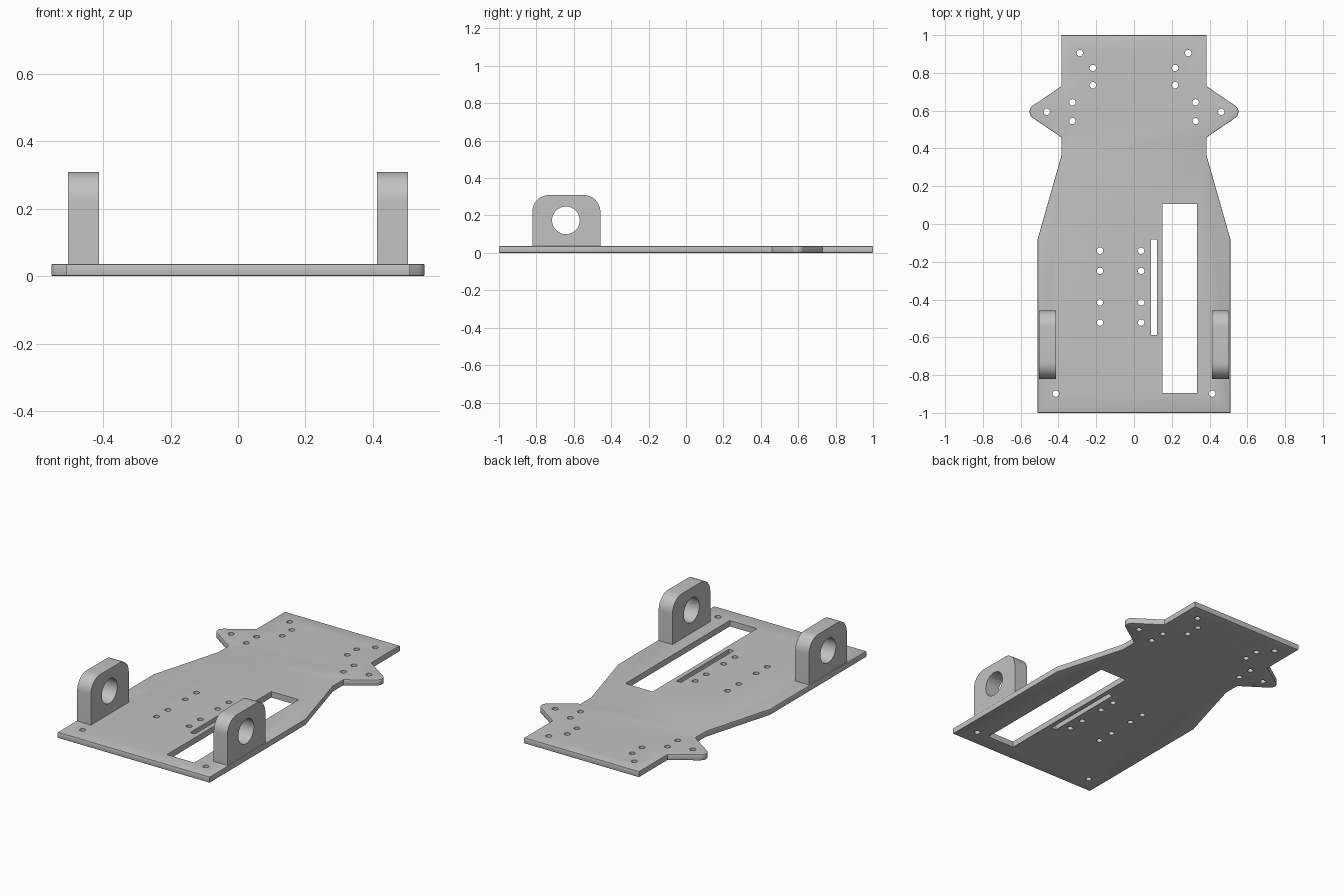
import bpy, bmesh
from math import sin, cos, radians, tau
from mathutils import Vector

cube = bpy.data.objects.get("Cube")
if cube:
    bpy.data.objects.remove(cube, do_unlink=True)

THICK = 0.036
grey = bpy.data.materials.new("light grey")
grey.use_nodes = True
grey.diffuse_color = (0.54, 0.54, 0.54, 1)
grey.node_tree.nodes["Principled BSDF"].inputs["Base Color"].default_value = (0.54, 0.54, 0.54, 1)


def arc(cx, cy, r, start, end, n):
    """Points on an arc, angles in degrees."""
    angles = [radians(start + (end - start) * i / n) for i in range(n + 1)]
    return [(cx + r * cos(a), cy + r * sin(a)) for a in angles]


def circle(cx, cy, r, n):
    return [(cx + r * cos(tau * i / n), cy + r * sin(tau * i / n)) for i in range(n)]


def rect(x0, x1, y0, y1):
    return [(x0, y0), (x1, y0), (x1, y1), (x0, y1)]


def prisms(name, profiles, place, depth, rim=0):
    """One object of extruded profiles; place maps (u, v) to 3D, depth is the extrusion."""
    bm = bmesh.new()
    for profile in profiles:
        face = bm.faces.new([bm.verts.new(place(u, v)) for u, v in profile])
        out = bmesh.ops.extrude_face_region(bm, geom=[face], use_keep_orig=True)
        moved = [g for g in out["geom"] if isinstance(g, bmesh.types.BMVert)]
        bmesh.ops.translate(bm, verts=moved, vec=depth)
    bmesh.ops.recalc_face_normals(bm, faces=bm.faces)
    if rim:
        edges = [e for e in bm.edges if abs(e.verts[0].co.z - e.verts[1].co.z) < 1e-5]
        bmesh.ops.bevel(bm, geom=edges, offset=rim, segments=2, profile=0.5, affect='EDGES')
    mesh = bpy.data.meshes.new(name)
    bm.to_mesh(mesh)
    bm.free()
    mesh.materials.append(grey)
    obj = bpy.data.objects.new(name, mesh)
    bpy.context.collection.objects.link(obj)
    return obj


def cut(obj, cutter):
    """Apply a boolean cut, remove the cutter and shade the round parts smooth."""
    mod = obj.modifiers.new("holes", 'BOOLEAN')
    mod.operation = 'DIFFERENCE'
    mod.solver = 'EXACT'
    mod.object = cutter
    cutter.hide_render = True
    bpy.ops.object.select_all(action='DESELECT')
    obj.select_set(True)
    bpy.context.view_layer.objects.active = obj
    bpy.ops.object.modifier_apply(modifier=mod.name)
    bpy.data.objects.remove(cutter, do_unlink=True)
    bpy.ops.object.shade_smooth_by_angle(angle=radians(30))


# Base plate outline: wide front, tapered waist, rounded ears, straight back
half = [(0.51, -1), (0.51, -0.08), (0.385, 0.36), (0.385, 0.459)]
half += arc(0.514, 0.594, 0.039, -56, 56, 10)
half += [(0.385, 0.729), (0.385, 1)]
outline = half + [(-x, y) for x, y in reversed(half)]
plate = prisms("base_plate", [outline], lambda x, y: (x, y, 0), Vector((0, 0, THICK)), rim=0.004)

# Screw holes, long window and narrow slot
paired = [(0.287, 0.905), (0.218, 0.826), (0.218, 0.735), (0.326, 0.644),
          (0.462, 0.594), (0.326, 0.545), (0.414, -0.898)]
spots = [(s * x, y) for x, y in paired for s in (-1, 1)]
spots += [(x, y) for x in (-0.18, 0.038) for y in (-0.142, -0.248, -0.415, -0.522)]
openings = [circle(x, y, 0.017, 20) for x, y in spots]
openings += [rect(0.15, 0.333, -0.895, 0.105), rect(0.09, 0.122, -0.587, -0.082)]
cut(plate, prisms("plate_cutter", openings, lambda x, y: (x, y, -0.1), Vector((0, 0, 0.3))))

# Upright brackets with rounded tops and a round bore
Y0, Y1, TOP, R = -0.821, -0.458, 0.309, 0.088
side = [(Y0, THICK - 0.006), (Y1, THICK - 0.006)]
side += arc(Y1 - R, TOP - R, R, 0, 90, 12) + arc(Y0 + R, TOP - R, R, 90, 180, 12)
bore = circle(-0.642, 0.174, 0.074, 40)
for name, x in (("left_bracket", 0.412), ("right_bracket", -0.504)):
    bracket = prisms(name, [side], lambda y, z: (x, y, z), Vector((0.092, 0, 0)))
    cut(bracket, prisms("bore_cutter", [bore], lambda y, z: (x - 0.1, y, z), Vector((0.3, 0, 0))))
